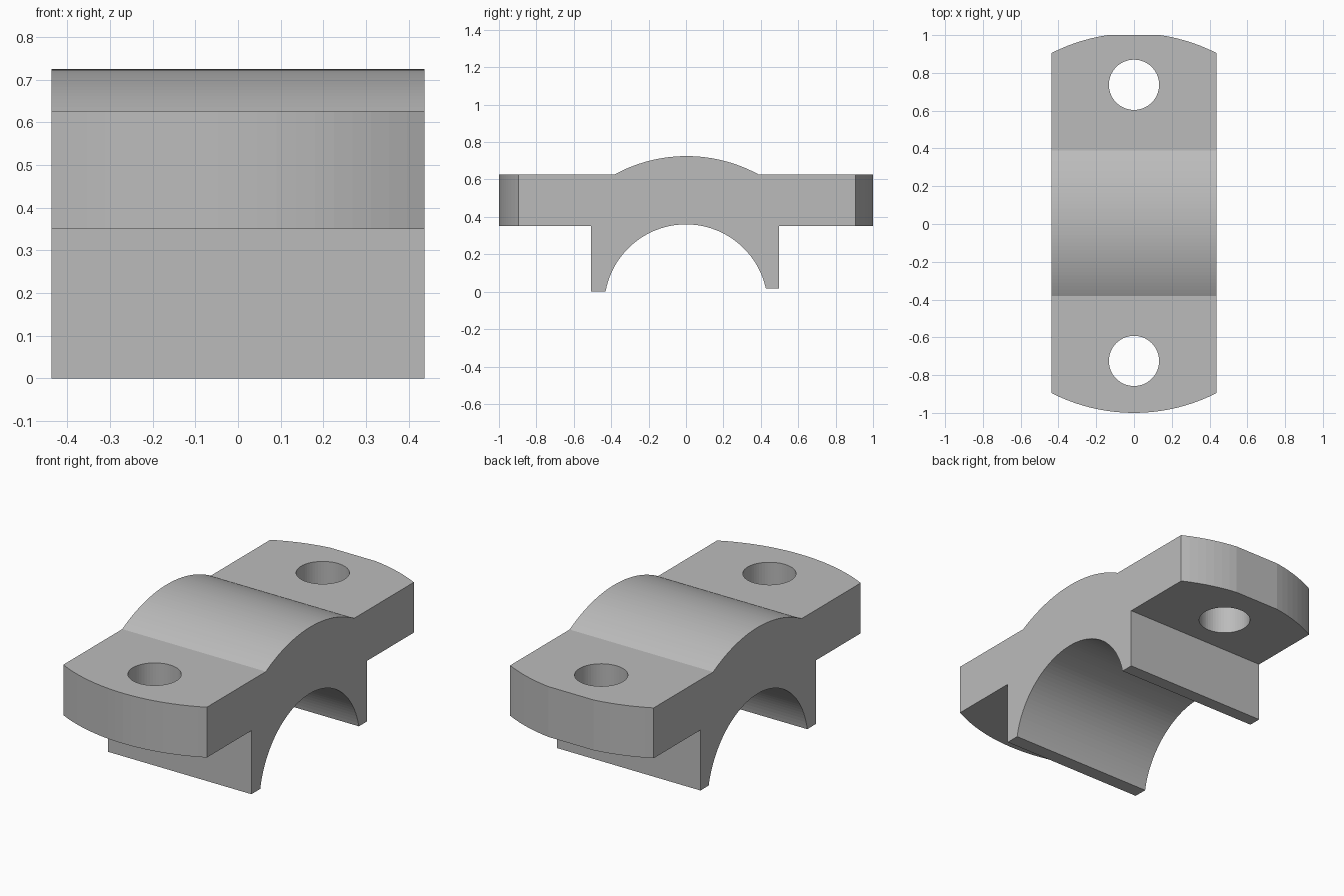
import bpy, bmesh, math
from mathutils import Vector

cube = bpy.data.objects.get("Cube")
if cube:
    bpy.data.objects.remove(cube, do_unlink=True)

HALF_W = 0.437

grey = bpy.data.materials.new("plain grey")
grey.use_nodes = True
GREY = (0.5, 0.5, 0.5, 1)
grey.diffuse_color = GREY
grey.node_tree.nodes["Principled BSDF"].inputs["Base Color"].default_value = GREY


def arc(centre, radius, start, end, steps):
    """Points on a circular arc, angles in radians."""
    return [(centre[0] + radius * math.cos(start + (end - start) * i / steps),
             centre[1] + radius * math.sin(start + (end - start) * i / steps))
            for i in range(steps + 1)]


def prism(name, points, offset):
    """Closed solid swept from 3D outline points along an offset."""
    bm = bmesh.new()
    face = bm.faces.new([bm.verts.new(p) for p in points])
    top = bmesh.ops.extrude_face_region(bm, geom=[face])["geom"]
    bmesh.ops.translate(bm, vec=Vector(offset),
                        verts=[v for v in top if isinstance(v, bmesh.types.BMVert)])
    bmesh.ops.recalc_face_normals(bm, faces=bm.faces)
    mesh = bpy.data.meshes.new(name)
    bm.to_mesh(mesh)
    bm.free()
    mesh.materials.append(grey)
    obj = bpy.data.objects.new(name, mesh)
    bpy.context.collection.objects.link(obj)
    return obj


def cut(target, cutter, operation):
    """Apply a boolean with a hidden cutter."""
    mod = target.modifiers.new(cutter.name, "BOOLEAN")
    mod.operation = operation
    mod.solver = "EXACT"
    mod.object = cutter
    cutter.hide_render = True
    cutter.hide_set(True)


# Side profile: flanges, crown, legs and bore
crown_r, crown_z = 0.805, -0.08
crown_a = math.asin((0.627 - crown_z) / crown_r)
bore_r, bore_z = 0.437, -0.077
left_a = math.pi - math.asin((0 - bore_z) / bore_r)
right_a = math.asin((0.017 - bore_z) / bore_r)
side = [(-1.1, 0.35), (-1.1, 0.627)]
side += arc((0.003, crown_z), crown_r, math.pi - crown_a, crown_a, 40)
side += [(1.0, 0.627), (1.0, 0.35), (0.498, 0.35), (0.498, 0.017)]
side += arc((0, bore_z), bore_r, right_a, left_a, 56)
side += [(-0.507, 0), (-0.507, 0.35)]
cap = prism("bearing_cap", [(-HALF_W, y, z) for y, z in side], (2 * HALF_W, 0, 0))

# Plan outline with rounded ends
end_r = 0.962
half = math.asin(HALF_W / end_r)
plan = arc((0, 1.01 - end_r), end_r, math.pi / 2 - half, math.pi / 2 + half, 20)
plan += arc((0, -1 + end_r), end_r, 1.5 * math.pi - half, 1.5 * math.pi + half, 20)
outline = prism("end_rounding_cutter", [(x, y, -0.2) for x, y in plan], (0, 0, 1.2))
cut(cap, outline, "INTERSECT")

# Bolt holes
for name, y in (("front", -0.725), ("back", 0.737)):
    ring = arc((0, y), 0.133, 0, 2 * math.pi, 56)[:-1]
    hole = prism(name + "_bolt_hole_cutter", [(x, v, 0.2) for x, v in ring], (0, 0, 0.6))
    cut(cap, hole, "DIFFERENCE")

# Bake the cuts and drop the cutters
bpy.context.view_layer.update()
graph = bpy.context.evaluated_depsgraph_get()
cap_mesh = bpy.data.meshes.new_from_object(cap.evaluated_get(graph))
cutters = [m.object for m in cap.modifiers]
cap.modifiers.clear()
cap.data = cap_mesh
for c in cutters:
    bpy.data.objects.remove(c, do_unlink=True)
